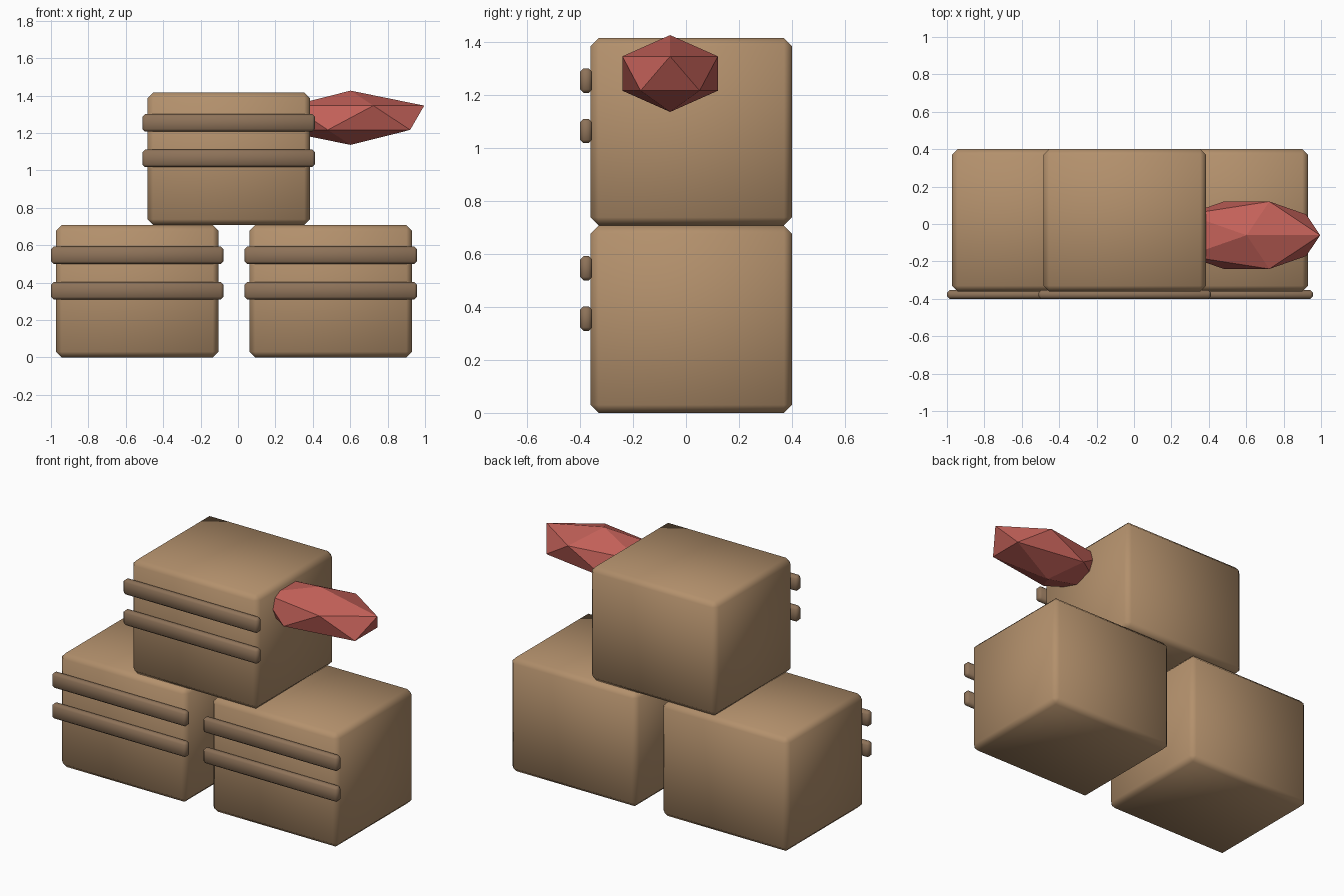
import bpy
from math import radians

if "Cube" in bpy.data.objects:
    bpy.data.objects.remove(bpy.data.objects["Cube"])


def material(name, rgb):
    m = bpy.data.materials.new(name)
    m.diffuse_color = (*rgb, 1)
    m.use_nodes = True
    m.node_tree.nodes["Principled BSDF"].inputs["Base Color"].default_value = m.diffuse_color
    return m


wood = material("wood", (0.45, 0.28, 0.15))
strap_wood = material("dark_wood", (0.27, 0.17, 0.10))
red = material("red", (0.55, 0.12, 0.10))


def box(name, center, size, bevel, mat):
    """Chamfered box with softly shaded edges."""
    bpy.ops.mesh.primitive_cube_add(size=1, location=center)
    ob = bpy.context.object
    ob.name = name
    ob.scale = size
    bpy.ops.object.transform_apply(location=False, rotation=False, scale=True)
    mod = ob.modifiers.new("chamfer", "BEVEL")
    mod.width = bevel
    mod.segments = 1
    bpy.ops.object.modifier_apply(modifier=mod.name)
    bpy.ops.object.shade_smooth_by_angle(angle=radians(60))
    ob.data.materials.append(mat)
    return ob


# Three stacked crates, each with two straps on the front
W, D, H = 0.868, 0.76, 0.707
for side, x, z in (("left", -0.539, 0.003), ("right", 0.496, 0.003), ("top", -0.05, 0.711)):
    box(f"{side}_crate", (x, 0.02, z + H / 2), (W, D, H), 0.03, wood)
    for level, dz in (("lower", 0.356), ("upper", 0.546)):
        box(f"{side}_{level}_strap", (x, -0.377, z + dz), (0.922, 0.046, 0.092), 0.013, strap_wood)

# Faceted red lump poking out of the top crate
bpy.ops.mesh.primitive_ico_sphere_add(subdivisions=1, radius=1, location=(0.602, -0.06, 1.284))
gem = bpy.context.object
gem.name = "red_lump"
gem.scale = (0.44, 0.212, 0.145)
bpy.ops.object.transform_apply(location=False, rotation=False, scale=True)
gem.data.materials.append(red)

# Rest the stack exactly on the ground
for ob in bpy.data.objects:
    ob.location.z -= 0.003
